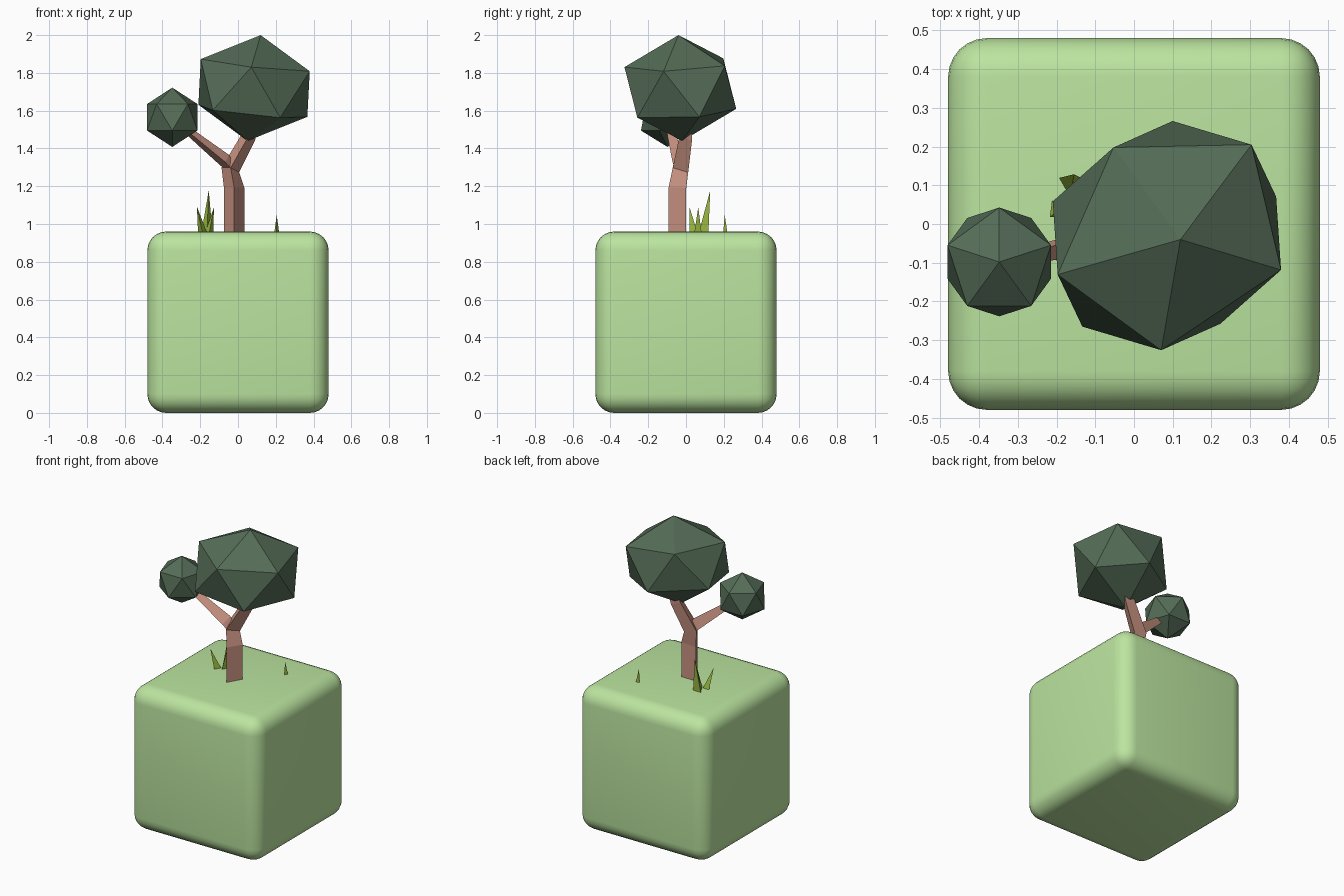
import bpy, bmesh, math
from mathutils import Matrix, Vector

if "Cube" in bpy.data.objects:
    bpy.data.objects.remove(bpy.data.objects["Cube"])


def material(name, rgb):
    m = bpy.data.materials.new(name)
    m.diffuse_color = (*rgb, 1)
    m.use_nodes = True
    m.node_tree.nodes["Principled BSDF"].inputs["Base Color"].default_value = m.diffuse_color
    return m


GROUND = material("ground_green", (0.50, 0.78, 0.35))
LEAF = material("leaf_green", (0.09, 0.15, 0.095))
BARK = material("bark", (0.58, 0.29, 0.22))
GRASS = material("grass_green", (0.32, 0.48, 0.05))


def finish(bm, name, mat):
    bmesh.ops.recalc_face_normals(bm, faces=bm.faces)
    me = bpy.data.meshes.new(name)
    bm.to_mesh(me)
    bm.free()
    me.materials.append(mat)
    ob = bpy.data.objects.new(name, me)
    bpy.context.collection.objects.link(ob)
    return ob


def foliage(name, matrix):
    bm = bmesh.new()
    bmesh.ops.create_icosphere(bm, subdivisions=1, radius=1, matrix=matrix)
    return finish(bm, name, LEAF)


def branch(name, path, radii, mat):
    """Three-sided tapering tube along a path, one edge facing the front."""
    pts = [Vector(p) for p in path]
    bm = bmesh.new()
    rings = []
    for i, (p, r) in enumerate(zip(pts, radii)):
        t = (pts[min(i + 1, len(pts) - 1)] - pts[max(i - 1, 0)]).normalized()
        q = Vector((0, 0, 1)).rotation_difference(t)
        if i == 0:
            q.identity()
        angles = [math.radians(-90 + 120 * k) for k in range(3)]
        rings.append([bm.verts.new(p + q @ Vector((r * math.cos(a), r * math.sin(a), 0)))
                      for a in angles])
    for a, b in zip(rings, rings[1:]):
        for k in range(3):
            n = (k + 1) % 3
            bm.faces.new((a[k], a[n], b[n], b[k]))
    bm.faces.new(rings[0])
    bm.faces.new(rings[-1])
    return finish(bm, name, mat)


# Rounded ground block
bm = bmesh.new()
bmesh.ops.create_cube(bm, size=0.96, matrix=Matrix.Translation((0, 0, 0.48)))
bmesh.ops.bevel(bm, geom=list(bm.edges), offset=0.1, segments=6,
                profile=0.5, affect='EDGES')
for f in bm.faces:
    f.smooth = True
finish(bm, "ground_block", GROUND)

# Trunk bending into the main branch, plus the thin side branch
branch("trunk",
       [(-0.02, -0.03, 0.94), (-0.02, -0.03, 1.19), (-0.04, -0.015, 1.29),
        (0.055, 0.01, 1.46), (0.085, 0.015, 1.54)],
       [0.062, 0.062, 0.056, 0.045, 0.035], BARK)
branch("side_branch",
       [(-0.04, -0.02, 1.295), (-0.07, -0.03, 1.335), (-0.33, -0.095, 1.545)],
       [0.04, 0.042, 0.018], BARK)

# Large tilted, slightly stretched crown: columns are the x, y, z axes
foliage("large_crown", Matrix(((0.312, 0.137, 0.035, 0.085),
                               (-0.094, 0.312, -0.010, -0.03),
                               (-0.041, 0.004, 0.280, 1.72),
                               (0, 0, 0, 1))))
# Small crown
foliage("small_crown", Matrix.Translation((-0.348, -0.098, 1.565))
        @ Matrix.Rotation(math.radians(90), 4, 'Z') @ Matrix.Scale(0.157, 4))

# Grass blades: base, tip, base radius
blades = [((-0.165, 0.10, 0.94), (-0.155, 0.128, 1.175), 0.036),
          ((-0.185, 0.05, 0.94), (-0.217, 0.018, 1.09), 0.030),
          ((-0.155, 0.07, 0.94), (-0.128, 0.065, 1.085), 0.028),
          ((0.205, 0.213, 0.94), (0.205, 0.205, 1.045), 0.017)]
for i, (base, tip, r) in enumerate(blades):
    branch(f"grass_blade_{i + 1}", [base, tip], [r, 0.0005], GRASS)
